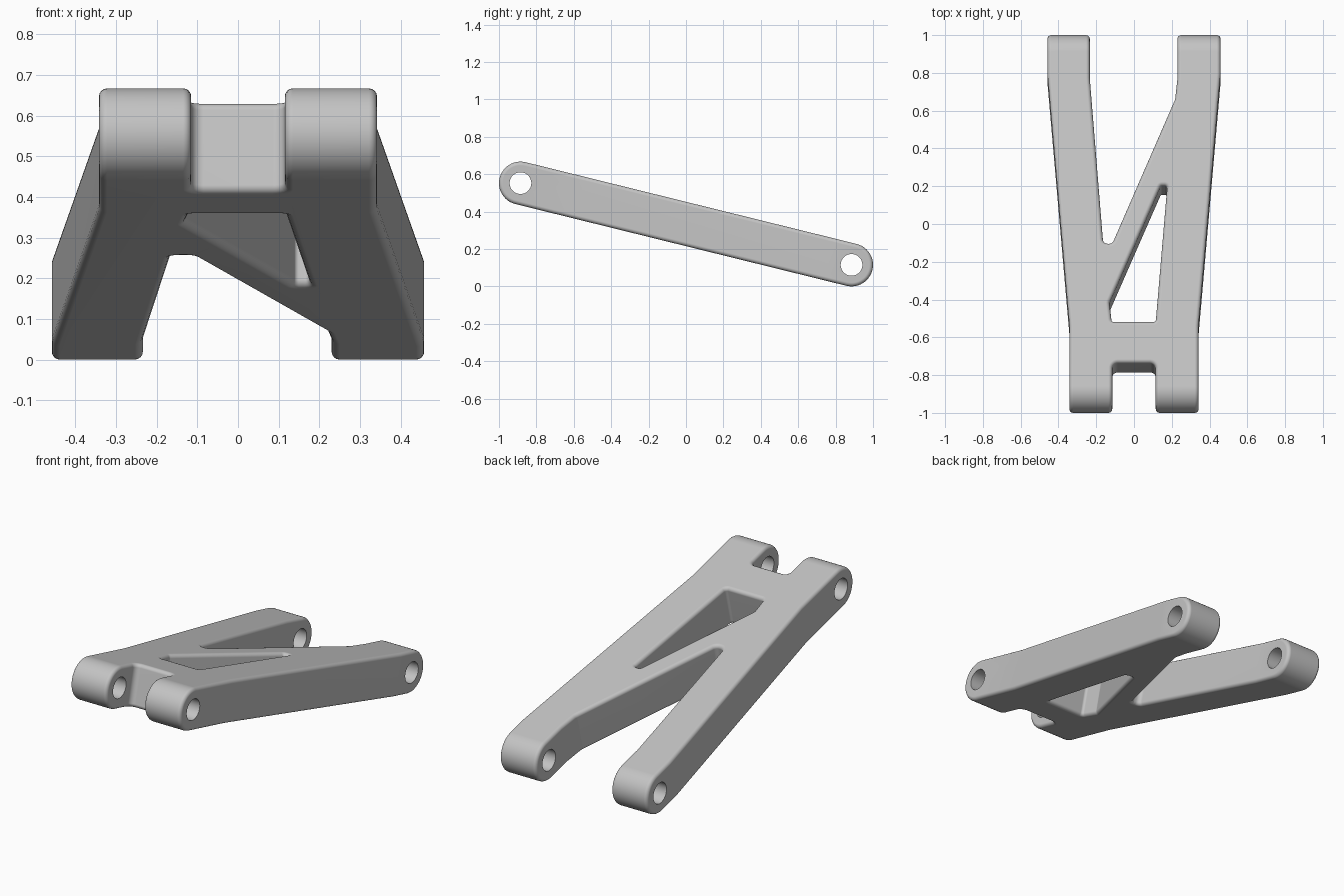
import bpy, bmesh, math
from mathutils import Vector

old = bpy.data.objects.get("Cube")
if old:
    bpy.data.objects.remove(old, do_unlink=True)

TILT = math.atan2(0.437, 1.77)      # downward slope of the arm towards the back
R = 0.115                           # half thickness and end radius
PIVOT = 0.885 / math.cos(TILT)      # pivot distance from centre, along the arm
BORE = 0.058


def along(y):
    """Position along the arm for a plan y on the upper face."""
    return (y - 0.0228) / math.cos(TILT)


def rounded(corners, steps=6):
    """Polygon from (x, y, fillet radius) corners."""
    out = []
    n = len(corners)
    for i, (x, y, r) in enumerate(corners):
        p = Vector((x, y))
        if r == 0:
            out.append(p)
            continue
        a = (Vector(corners[i - 1][:2]) - p).normalized()
        b = (Vector(corners[(i + 1) % n][:2]) - p).normalized()
        half = a.angle(b) / 2
        t = r / math.tan(half)
        centre = p + (a + b).normalized() * (r / math.sin(half))
        start, end = p + a * t - centre, p + b * t - centre
        sweep = start.angle_signed(end)
        for k in range(steps + 1):
            ang = -sweep * k / steps
            c, s = math.cos(ang), math.sin(ang)
            out.append(centre + Vector((start.x * c - start.y * s, start.x * s + start.y * c)))
    return out


def prism(name, pts, depth, place):
    """Extrude a 2D polygon symmetrically; place maps (a, b, d) to 3D."""
    bm = bmesh.new()
    lo = [bm.verts.new(place(p[0], p[1], -depth)) for p in pts]
    hi = [bm.verts.new(place(p[0], p[1], depth)) for p in pts]
    bm.faces.new(lo)
    bm.faces.new(hi)
    for i in range(len(pts)):
        j = (i + 1) % len(pts)
        bm.faces.new((lo[i], lo[j], hi[j], hi[i]))
    bmesh.ops.recalc_face_normals(bm, faces=bm.faces)
    mesh = bpy.data.meshes.new(name)
    bm.to_mesh(mesh)
    bm.free()
    ob = bpy.data.objects.new(name, mesh)
    bpy.context.collection.objects.link(ob)
    return ob


def plan(a, b, d):
    return (a, b, d)


def side(a, b, d):
    return (d, a, b)


def apply(ob, mod):
    bpy.ops.object.select_all(action='DESELECT')
    bpy.context.view_layer.objects.active = ob
    ob.select_set(True)
    bpy.ops.object.modifier_apply(modifier=mod.name)


def boolean(ob, tool, operation):
    tool.hide_render = True
    mod = ob.modifiers.new(operation.title(), 'BOOLEAN')
    mod.operation, mod.solver, mod.object = operation, 'EXACT', tool
    apply(ob, mod)
    bpy.data.objects.remove(tool, do_unlink=True)


# Plan outline: two front lugs with a notch, two rear legs with a fork
outline = rounded([
    (-0.342, -1.2, 0), (-0.115, -1.2, 0),
    (-0.115, -0.785, 0.03), (0.115, -0.785, 0.03),
    (0.115, -1.2, 0), (0.342, -1.2, 0),
    (0.342, -0.58, 0), (0.458, 0.79, 0), (0.458, 1.2, 0),
    (0.23, 1.2, 0), (0.23, along(0.77), 0), (0.218, along(0.66), 0.06),
    (-0.115, along(-0.105), 0.025), (-0.163, along(-0.105), 0.025),
    (-0.234, along(0.77), 0), (-0.234, 1.2, 0),
    (-0.458, 1.2, 0), (-0.458, 0.79, 0), (-0.342, -0.58, 0)])
arm = prism("suspension_arm", outline, 0.3, plan)

# Triangular window beside the diagonal strut
window = rounded([
    (-0.118, along(-0.52), 0.015), (0.115, along(-0.52), 0.015),
    (0.176, along(0.2), 0.012), (0.142, along(0.2), 0.012),
    (-0.13, along(-0.42), 0.02)])
boolean(arm, prism("window_cutter", window, 0.5, plan), 'DIFFERENCE')

# Side profile with full round ends
stadium = []
for sign in (1, -1):
    for k in range(25):
        ang = -math.pi / 2 + math.pi * k / 24
        stadium.append((sign * (PIVOT + R * math.cos(ang)), sign * R * math.sin(ang)))
boolean(arm, prism("side_profile", stadium, 1.0, side), 'INTERSECT')

# Soft rounding on all sharp edges
bevel = arm.modifiers.new("Rounding", 'BEVEL')
bevel.width, bevel.segments = 0.02, 4
bevel.limit_method, bevel.angle_limit = 'ANGLE', math.radians(45)
bevel.use_clamp_overlap = False
apply(arm, bevel)

# Pin bores through both ends
for end in (-1, 1):
    circle = [(end * PIVOT + BORE * math.cos(k * math.tau / 40),
               BORE * math.sin(k * math.tau / 40)) for k in range(40)]
    boolean(arm, prism("bore_cutter", circle, 0.8, side), 'DIFFERENCE')

# Tilt into place
arm.rotation_euler = (-TILT, 0, 0)
arm.location = (0, 0, 0.3335)

# Colour
mat = bpy.data.materials.new("light grey")
mat.use_nodes = True
grey = (0.55, 0.55, 0.55, 1)
mat.diffuse_color = grey
mat.node_tree.nodes["Principled BSDF"].inputs["Base Color"].default_value = grey
arm.data.materials.clear()
arm.data.materials.append(mat)
for poly in arm.data.polygons:
    poly.material_index = 0

# Shading
bpy.ops.object.select_all(action='DESELECT')
arm.select_set(True)
bpy.context.view_layer.objects.active = arm
bpy.ops.object.shade_smooth_by_angle(angle=math.radians(40))
weighted = arm.modifiers.new("Weighted normals", 'WEIGHTED_NORMAL')
weighted.keep_sharp = True
